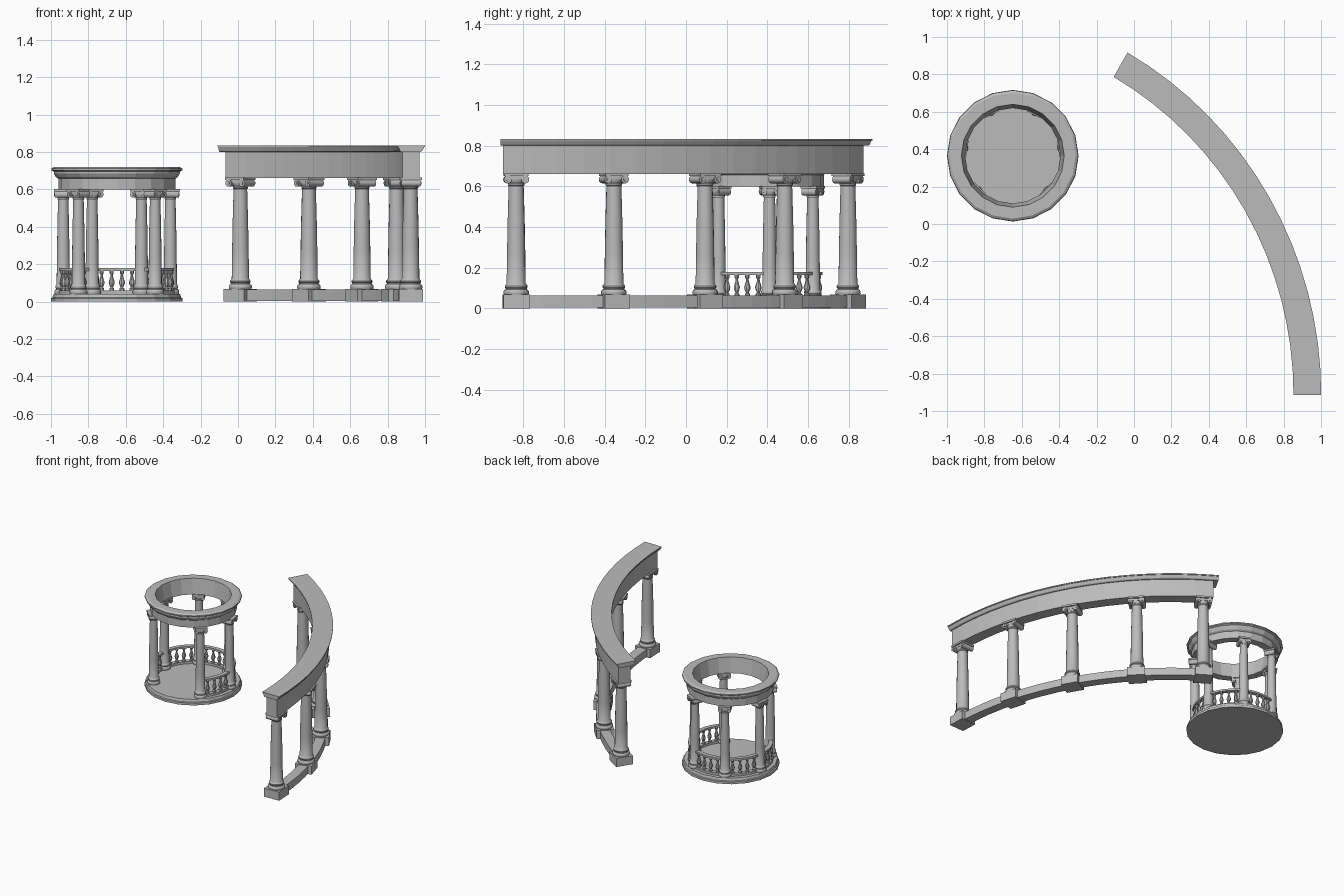
import bpy, bmesh, math
from mathutils import Matrix, Vector

if "Cube" in bpy.data.objects:
    bpy.data.objects.remove(bpy.data.objects["Cube"])

stone = bpy.data.materials.new("grey_stone")
stone.diffuse_color = (0.5, 0.5, 0.5, 1)
stone.use_nodes = True
stone.node_tree.nodes["Principled BSDF"].inputs["Base Color"].default_value = stone.diffuse_color


def sweep(bm, profile, a0=0, a1=360, n=20, c=(0, 0), sx=1.0):
    """Sweep a closed (radius, z) profile around z from a0 to a1 degrees."""
    full = a1 - a0 >= 360
    rings = []
    for i in range(n if full else n + 1):
        a = math.radians(a0 + (a1 - a0) * i / n)
        rings.append([bm.verts.new((c[0] + sx * r * math.cos(a), c[1] + r * math.sin(a), z))
                      for r, z in profile])
    m = len(profile)
    for i in range(n):
        p, q = rings[i], rings[(i + 1) % len(rings)]
        for j in range(m):
            k = (j + 1) % m
            if full and profile[j][0] == 0 and profile[k][0] == 0:
                continue
            bm.faces.new((p[j], q[j], q[k], p[k]))
    if not full:
        bm.faces.new(rings[0])
        bm.faces.new(rings[-1][::-1])


def box(bm, size, centre):
    m = Matrix.Translation(centre) @ Matrix.Diagonal((*size, 1))
    bmesh.ops.create_cube(bm, size=1, matrix=m)


def finish(name, bm, smooth=False):
    bmesh.ops.remove_doubles(bm, verts=bm.verts, dist=0.00005)
    bmesh.ops.recalc_face_normals(bm, faces=bm.faces)
    me = bpy.data.meshes.new(name)
    bm.to_mesh(me)
    bm.free()
    me.materials.append(stone)
    ob = bpy.data.objects.new(name, me)
    bpy.context.collection.objects.link(ob)
    if smooth:
        bpy.ops.object.select_all(action='DESELECT')
        ob.select_set(True)
        bpy.context.view_layer.objects.active = ob
        bpy.ops.object.shade_smooth_by_angle(angle=math.radians(35))
    return ob


def swept(name, profile, **kw):
    bm = bmesh.new()
    sweep(bm, profile, **kw)
    return finish(name, bm)


def place(mesh, name, loc, angle, scale=(1, 1, 1)):
    ob = bpy.data.objects.new(name, mesh)
    bpy.context.collection.objects.link(ob)
    ob.location = loc
    ob.rotation_euler.z = math.radians(angle)
    ob.scale = scale
    return ob


def rect(r0, r1, z0, z1):
    return [(r0, z0), (r1, z0), (r1, z1), (r0, z1)]


# Column with moulded foot, tapering shaft and scrolled capital (z from 0 to 0.597)
bm = bmesh.new()
sweep(bm, [(0, 0), (.060, 0), (.063, .008), (.063, .016), (.059, .023), (.053, .026),
           (.052, .032), (.056, .037), (.056, .044), (.051, .050), (.047, .056),
           (.045, .20), (.042, .36), (.037, .535), (.041, .540), (.041, .546),
           (.037, .550), (.046, .566), (.046, .58), (0, .58)], n=16)
box(bm, (.116, .118, .014), (0, 0, .590))
box(bm, (.092, .084, .018), (0, 0, .576))
for s in (-1, 1):
    for r, ln in ((.0195, .104), (.009, .114)):
        m = Matrix.Translation((0, s * .043, .567)) @ Matrix.Rotation(math.pi / 2, 4, 'Y')
        bmesh.ops.create_cone(bm, cap_ends=True, segments=12, radius1=r, radius2=r,
                              depth=ln, matrix=m)
first = finish("column", bm, smooth=True)
column = first.data
bpy.data.objects.remove(first)

# Curved colonnade: low wall, beam and flared cornice
C, SX = (-1.07, -0.913), 0.98
swept("colonnade_low_wall", rect(2.0, 2.075, .004, .064), a0=2.2, a1=57.2, n=16, c=C, sx=SX)
swept("colonnade_beam", rect(1.99, 2.083, .662, .802), a0=.4, a1=59, n=16, c=C, sx=SX)
swept("colonnade_cornice", [(1.984, .80), (2.089, .80), (2.097, .806), (2.108, .826),
                            (2.113, .826), (2.113, .834), (1.962, .834), (1.962, .826),
                            (1.967, .826), (1.976, .806)], a0=0, a1=60, n=16, c=C, sx=SX)

# Colonnade columns on square pedestals
bm = bmesh.new()
box(bm, (.128, .130, .068), (0, 0, .034))
first = finish("pedestal", bm)
pedestal = first.data
bpy.data.objects.remove(first)
for i in range(5):
    ang = 2.2 + 13.73 * i
    a = math.radians(ang)
    x, y = C[0] + SX * 2.035 * math.cos(a), C[1] + 2.035 * math.sin(a)
    place(pedestal, "colonnade_pedestal", (x, y, 0), ang)
    place(column, "colonnade_column", (x, y, .067), ang)

# Round pavilion: stepped floor and moulded ring beam
P = (-0.648, 0.365)
swept("pavilion_floor", [(0, 0), (.352, 0), (.352, .018), (.344, .022), (.338, .042),
                         (0, .042)], c=P)
swept("pavilion_ring_beam", [(.255, .60), (.313, .60), (.313, .657), (.325, .665),
                             (.337, .685), (.337, .695), (.350, .702), (.350, .711),
                             (.336, .72), (.275, .72)], c=P)

# Baluster turned profile
bm = bmesh.new()
sweep(bm, [(0, 0), (.013, 0), (.013, .012), (.007, .018), (.015, .036), (.016, .046),
           (.008, .072), (.006, .085), (.011, .092), (.011, .108), (0, .108)], n=8)
first = finish("baluster", bm, smooth=True)
baluster = first.data
bpy.data.objects.remove(first)

# Pavilion columns with balustrade bays between them, open at the front
for i in range(6):
    ang = -45 + 54 * i
    a = math.radians(ang)
    place(column, "pavilion_column",
          (P[0] + .29 * math.cos(a), P[1] + .29 * math.sin(a), .041), ang, (.76, .76, .94))
    if i == 5:
        continue
    swept("bottom_rail", rect(.272, .308, .04, .060), a0=ang, a1=ang + 54, n=6, c=P)
    swept("top_rail", rect(.274, .306, .165, .180), a0=ang, a1=ang + 54, n=6, c=P)
    for k in range(1, 5):
        b = math.radians(ang + 10.8 * k)
        place(baluster, "baluster",
              (P[0] + .29 * math.cos(b), P[1] + .29 * math.sin(b), .059), ang + 10.8 * k)
